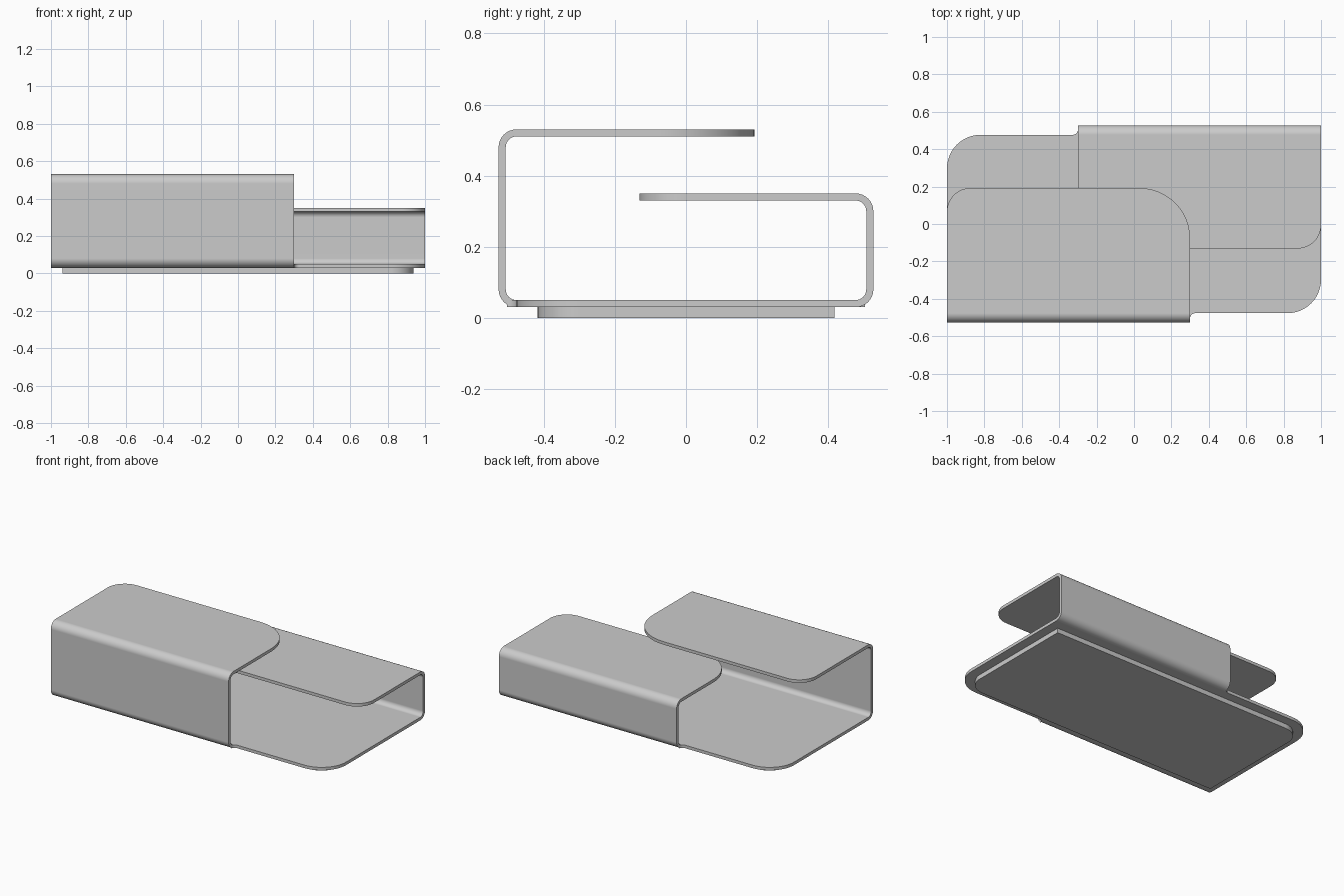
import bpy
import bmesh
from math import sin, cos, pi
from mathutils import Vector

cube = bpy.data.objects.get("Cube")
if cube:
    bpy.data.objects.remove(cube, do_unlink=True)

THICK = 0.02      # sheet thickness
BEND = 0.05       # outer bend radius
DEPTH = 0.527     # outer half depth
SEAM = DEPTH - BEND
FLOOR = 0.03      # underside of the sheet
RELIEF = 0.027    # small fillet beside each fold
SPLIT = 0.3       # where each folded wall ends

grey = bpy.data.materials.new("plain grey")
grey.use_nodes = True
colour = (0.6, 0.6, 0.6, 1)
grey.diffuse_color = colour
grey.node_tree.nodes["Principled BSDF"].inputs["Base Color"].default_value = colour


def rounded(corners, steps=12):
    """Outline from (x, y, radius) corners, each square corner filleted."""
    pts = []
    for i, (x, y, r) in enumerate(corners):
        p = Vector((x, y))
        if r == 0:
            new = [p]
        else:
            a = (Vector(corners[i - 1][:2]) - p).normalized()
            b = (Vector(corners[(i + 1) % len(corners)][:2]) - p).normalized()
            c = p + r * (a + b)
            angles = [pi / 2 * k / steps for k in range(steps + 1)]
            new = [c - r * (b * cos(t) + a * sin(t)) for t in angles]
        pts += [q for q in new if not pts or (q - pts[-1]).length > 1e-5]
    return pts


def turned(corners):
    return [(-x, -y, r) for x, y, r in corners]


def add_slab(bm, outline, z0, z1):
    """Flat plate; its long edges on a fold line stay open for the wall."""
    low = [bm.verts.new((p.x, p.y, z0)) for p in outline]
    high = [bm.verts.new((p.x, p.y, z1)) for p in outline]
    bm.faces.new(low[::-1])
    bm.faces.new(high)
    for i, p in enumerate(outline):
        j = (i + 1) % len(outline)
        q = outline[j]
        on_fold = abs(abs(p.y) - SEAM) < 1e-5 and abs(p.y - q.y) < 1e-5
        if not (on_fold and (p - q).length > 1.2):
            bm.faces.new((low[i], low[j], high[j], high[i]))


def add_wall(bm, top, side, steps=8):
    """Upright wall with a rolled bend at its foot and head."""
    rows = []
    for centre, start in ((FLOOR + BEND, -pi / 2), (top - BEND, -pi)):
        for k in range(steps + 1):
            t = start - pi / 2 * k / steps
            ring = []
            for r, x in ((BEND, -1), (BEND, SPLIT), (BEND - THICK, SPLIT), (BEND - THICK, -1)):
                y, z = -SEAM + r * cos(t), centre + r * sin(t)
                ring.append(bm.verts.new((side * x, side * y, z)))
            rows.append(ring)
    for a, b in zip(rows, rows[1:]):
        for i in range(4):
            j = (i + 1) % 4
            bm.faces.new((a[i], a[j], b[j], b[i]))


def finish(bm, name):
    bmesh.ops.remove_doubles(bm, verts=bm.verts, dist=1e-4)
    bmesh.ops.recalc_face_normals(bm, faces=bm.faces)
    mesh = bpy.data.meshes.new(name)
    bm.to_mesh(mesh)
    bm.free()
    mesh.materials.append(grey)
    obj = bpy.data.objects.new(name, mesh)
    bpy.context.collection.objects.link(obj)
    bpy.ops.object.select_all(action='DESELECT')
    obj.select_set(True)
    bpy.context.view_layer.objects.active = obj
    bpy.ops.object.shade_smooth_by_angle()
    weighted = obj.modifiers.new("flat plates", 'WEIGHTED_NORMAL')
    weighted.keep_sharp = True


# Folded sheet: floor plate with rounded free corners
sheet = bmesh.new()
half = [(-1, -SEAM, 0), (SPLIT, -SEAM, 0), (SPLIT, -SEAM - RELIEF, 0),
        (SPLIT, -SEAM, RELIEF), (1, -SEAM, 0.18)]
add_slab(sheet, rounded(half + turned(half)), FLOOR, FLOOR + THICK)

# Folded sheet: tall front shelf and low back shelf, each with its wall
for side, top, reach in ((1, 0.53, 0.192), (-1, 0.35, 0.131)):
    add_wall(sheet, top, side)
    flap = [(-1, -SEAM, 0), (SPLIT, -SEAM, 0), (SPLIT, reach, 0.27), (-1, reach, 0.125)]
    add_slab(sheet, rounded(flap if side > 0 else turned(flap)), top - THICK, top)
finish(sheet, "folded_sheet")

# Base pad under the floor
pad = bmesh.new()
half = [(-0.938, -0.417, 0), (0.938, -0.417, 0.12)]
add_slab(pad, rounded(half + turned(half)), 0, FLOOR)
finish(pad, "base_pad")
